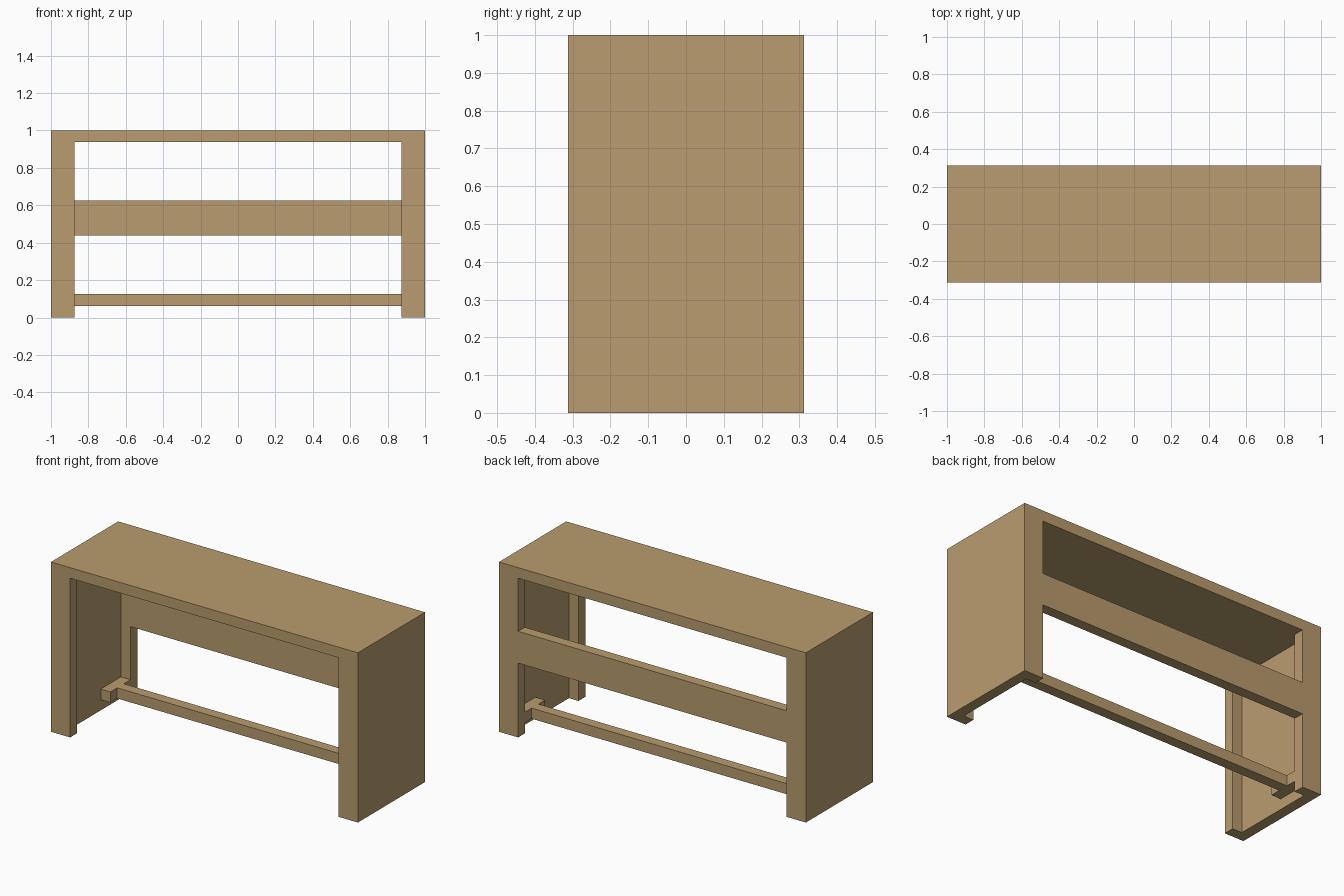
import bpy

cube = bpy.data.objects.get("Cube")
if cube:
    bpy.data.objects.remove(cube, do_unlink=True)

U = 1 / 16                      # board thickness
W, D, H = 1.0, 0.3125, 1.0      # half width, half depth, height

wood = bpy.data.materials.new("light_wood")
wood.use_nodes = True
colour = (0.485, 0.335, 0.158, 1)
wood.diffuse_color = colour
bsdf = wood.node_tree.nodes["Principled BSDF"]
bsdf.inputs["Base Color"].default_value = colour
bsdf.inputs["Roughness"].default_value = 0.8


def box(name, lo, hi):
    """Flat-sided board between two opposite corners."""
    bpy.ops.mesh.primitive_cube_add(size=1)
    ob = bpy.context.object
    ob.name = ob.data.name = name
    for v in ob.data.vertices:
        v.co = [a + (c + 0.5) * (b - a) for a, b, c in zip(lo, hi, v.co)]
    ob.data.materials.append(wood)
    return ob


# Table top
box("table_top", (-W, -D, H - U), (W, D, H))

# Side panels, corner posts and stretcher feet, mirrored left and right
for side, s in (("left", 1), ("right", -1)):
    def side_box(name, x0, x1, y0, y1, z0, z1):
        a, b = sorted((s * x0, s * x1))
        box(f"{side}_{name}", (a, y0, z0), (b, y1, z1))

    side_box("side_panel", W - U, W, -D, D, 0, H - U)
    side_box("front_post", W - 2 * U, W - U, -D, -D + U, 0, H - U)
    side_box("back_post", W - 2 * U, W - U, D - U, D, 0, H - U)
    side_box("stretcher_block", W - 2 * U, W - U, U, D - U, U, 2 * U)

# Back rail and low stretcher
inner = W - 2 * U
box("back_rail", (-inner, D - U, 7 * U), (inner, D, 10 * U))
box("low_stretcher", (-inner, 2 * U, U), (inner, 3 * U, 2 * U))
